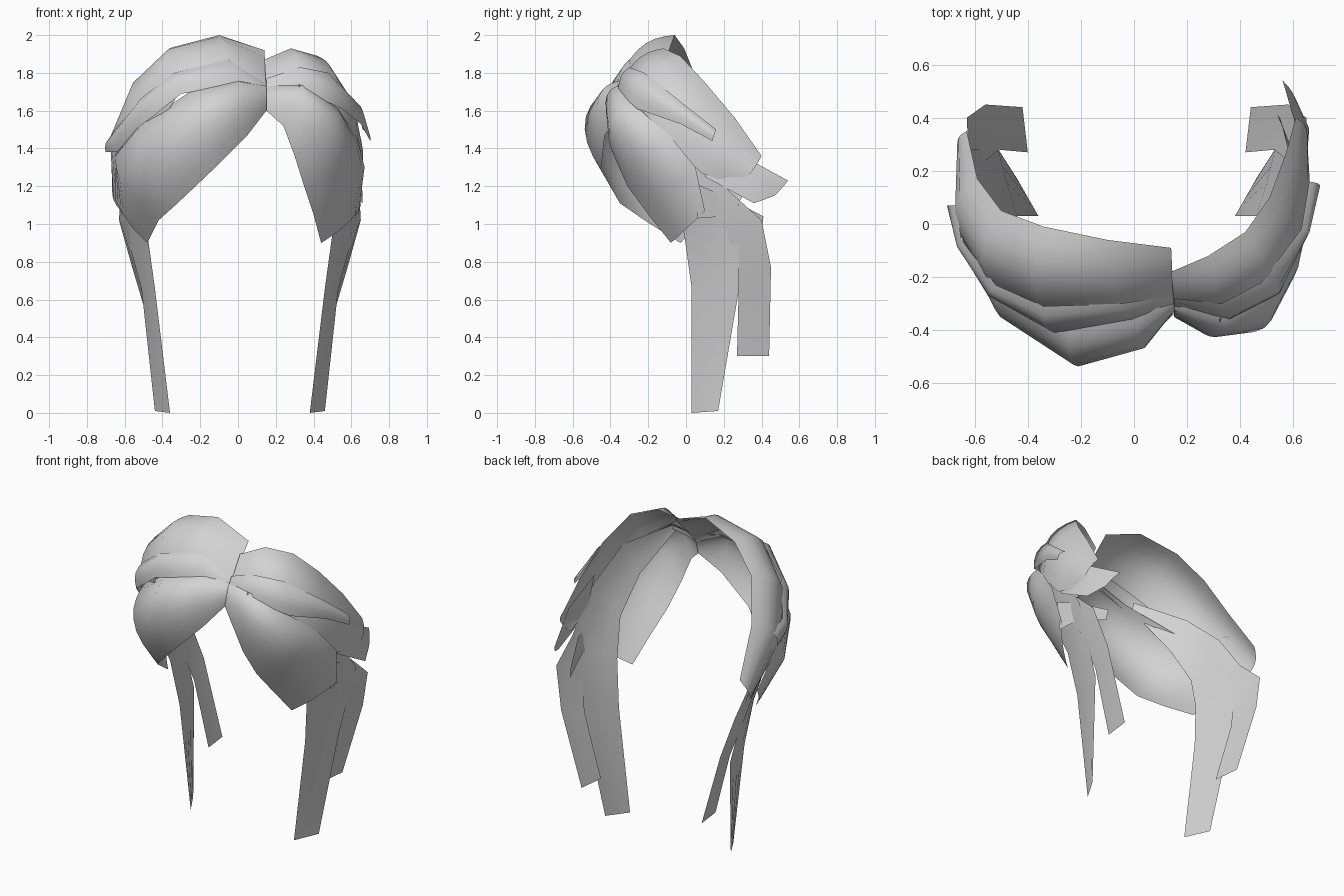
import bpy
import math
from mathutils import Vector

# Remove the default cube only
if "Cube" in bpy.data.objects:
    bpy.data.objects.remove(bpy.data.objects["Cube"], do_unlink=True)

# Single hair colour
GREY = (0.65, 0.65, 0.65, 1.0)
hair = bpy.data.materials.new("hair_grey")
hair.use_nodes = True
hair.diffuse_color = GREY
hair.node_tree.nodes["Principled BSDF"].inputs["Base Color"].default_value = GREY

HEAD_CENTRE = Vector((0, 0.1, 1.2))


def mirrored(rail):
    """Mirror a rail across the slightly off-centre middle of the head."""
    return [(.02 - x, y, z) for x, y, z in rail]


def lock_of_hair(name, upper, lower, bulge=0.0, steps=6, fade_end=0.5):
    """Open sheet lofted between two rails, puffed away from the head centre."""
    verts, faces = [], []
    last = len(upper) - 1
    for row, (top, bottom) in enumerate(zip(upper, lower)):
        along = row / last
        # The puff is pinched at the parting and relaxes towards the tip
        fullness = min(1.0, along * 3) * (1 - (1 - fade_end) * along ** 2)
        for step in range(steps + 1):
            across = step / steps
            point = Vector(top).lerp(Vector(bottom), across)
            outward = (point - HEAD_CENTRE).normalized()
            point += outward * bulge * fullness * math.sin(math.pi * across)
            verts.append(point)
    width = steps + 1
    for row in range(last):
        for step in range(steps):
            corner = row * width + step
            faces.append((corner, corner + 1, corner + width + 1, corner + width))
    mesh = bpy.data.meshes.new(name)
    mesh.from_pydata(verts, [], faces)
    mesh.materials.append(hair)
    for polygon in mesh.polygons:
        polygon.use_smooth = True
    mesh.update()
    # Face the sheet away from the head
    facing = sum((p.center - HEAD_CENTRE).dot(p.normal) * p.area for p in mesh.polygons)
    if facing < 0:
        mesh.flip_normals()
    item = bpy.data.objects.new(name, mesh)
    bpy.context.scene.collection.objects.link(item)
    return item


# Large swept side: crown sheet, rolled strand and full fringe lobe
lock_of_hair(
    "right_crown_sheet",
    upper=[(.14, -.09, 1.92), (-.1, -.06, 2), (-.34, -.01, 1.93),
           (-.5, .05, 1.78), (-.59, .17, 1.53), (-.63, .35, 1.25)],
    lower=[(.15, -.3, 1.71), (-.05, -.33, 1.82), (-.34, -.33, 1.74),
           (-.54, -.23, 1.56), (-.65, -.05, 1.36), (-.62, .24, 1.07)],
    bulge=0.085, fade_end=0.5)
lock_of_hair(
    "right_rolled_strand",
    upper=[(.15, -.27, 1.74), (-.05, -.3, 1.87), (-.34, -.31, 1.8),
           (-.52, -.23, 1.66), (-.65, -.06, 1.5), (-.67, .07, 1.46)],
    lower=[(.15, -.32, 1.68), (0, -.36, 1.74), (-.3, -.41, 1.69),
           (-.54, -.27, 1.5), (-.64, -.1, 1.38), (-.7, .07, 1.38)],
    bulge=0.035, steps=4)
lock_of_hair(
    "right_fringe_lobe",
    upper=[(.15, -.3, 1.73), (0, -.34, 1.76), (-.24, -.37, 1.71),
           (-.52, -.2, 1.52), (-.65, -.02, 1.36), (-.65, .2, 1.13)],
    lower=[(.15, -.34, 1.6), (.05, -.43, 1.47), (-.13, -.45, 1.29),
           (-.32, -.35, 1.11), (-.42, -.22, 1.02), (-.48, -.03, .9)],
    bulge=0.17, steps=8, fade_end=0.1)

# Small swept side: crown sheet, narrow strand, fringe lobe and flicks
lock_of_hair(
    "left_crown_sheet",
    upper=[(.14, -.18, 1.87), (.28, -.12, 1.93), (.42, -.03, 1.89),
           (.51, .1, 1.75), (.57, .26, 1.56), (.61, .4, 1.36)],
    lower=[(.15, -.3, 1.71), (.3, -.33, 1.77), (.5, -.27, 1.64),
           (.62, -.1, 1.46), (.65, .08, 1.27), (.63, .28, 1.2)],
    bulge=0.07)
lock_of_hair(
    "left_narrow_strand",
    upper=[(.15, -.28, 1.77), (.33, -.3, 1.83), (.48, -.22, 1.8),
           (.63, -.02, 1.64), (.66, .16, 1.5)],
    lower=[(.15, -.33, 1.68), (.36, -.36, 1.7), (.55, -.26, 1.61),
           (.65, -.03, 1.53), (.7, .14, 1.44)],
    bulge=0.035, steps=4)
lock_of_hair(
    "left_fringe_lobe",
    upper=[(.15, -.31, 1.73), (.34, -.33, 1.74), (.53, -.25, 1.61),
           (.63, -.08, 1.46), (.67, .05, 1.3), (.64, .1, 1.07)],
    lower=[(.15, -.35, 1.6), (.24, -.4, 1.52), (.3, -.38, 1.36),
           (.35, -.31, 1.2), (.4, -.2, 1.05), (.44, -.08, .9)],
    bulge=0.14, steps=8, fade_end=0.1)
lock_of_hair(
    "left_rear_flick",
    upper=[(.6, .08, 1.5), (.63, .3, 1.36), (.56, .54, 1.23)],
    lower=[(.64, .1, 1.25), (.66, .36, 1.11), (.61, .47, 1.15)],
    bulge=0.01, steps=3)
lock_of_hair(
    "left_small_flick",
    upper=[(.64, .06, 1.21), (.62, .22, 1.14), (.54, .41, 1.04)],
    lower=[(.62, .06, 1.03), (.6, .2, 1.04), (.55, .4, .97)],
    steps=2)

# Tails hanging beside the ears, tucked under the fringe, on both sides
long_back = [(-.3, -.36, 1.74), (-.54, -.16, 1.62),
             (-.61, .05, 1.42), (-.63, .28, 1.1), (-.51, .28, .65), (-.44, .17, .01)]
long_front = [(-.31, -.39, 1.7), (-.47, -.23, 1.42),
              (-.52, -.1, 1.18), (-.48, -.01, .95), (-.44, .03, .66), (-.36, .03, 0)]
short_back = [(-.62, .2, 1.2), (-.63, .4, 1.02), (-.56, .45, .77), (-.42, .44, .3)]
short_front = [(-.58, .08, 1.15), (-.58, .22, .95), (-.51, .28, .7), (-.4, .27, .3)]

for side, place in (("right", list), ("left", mirrored)):
    lock_of_hair(side + "_long_tail", place(long_back), place(long_front),
                 bulge=0.02, steps=4, fade_end=0.0)
    lock_of_hair(side + "_short_tail", place(short_back), place(short_front),
                 bulge=0.01, steps=2, fade_end=0.0)
